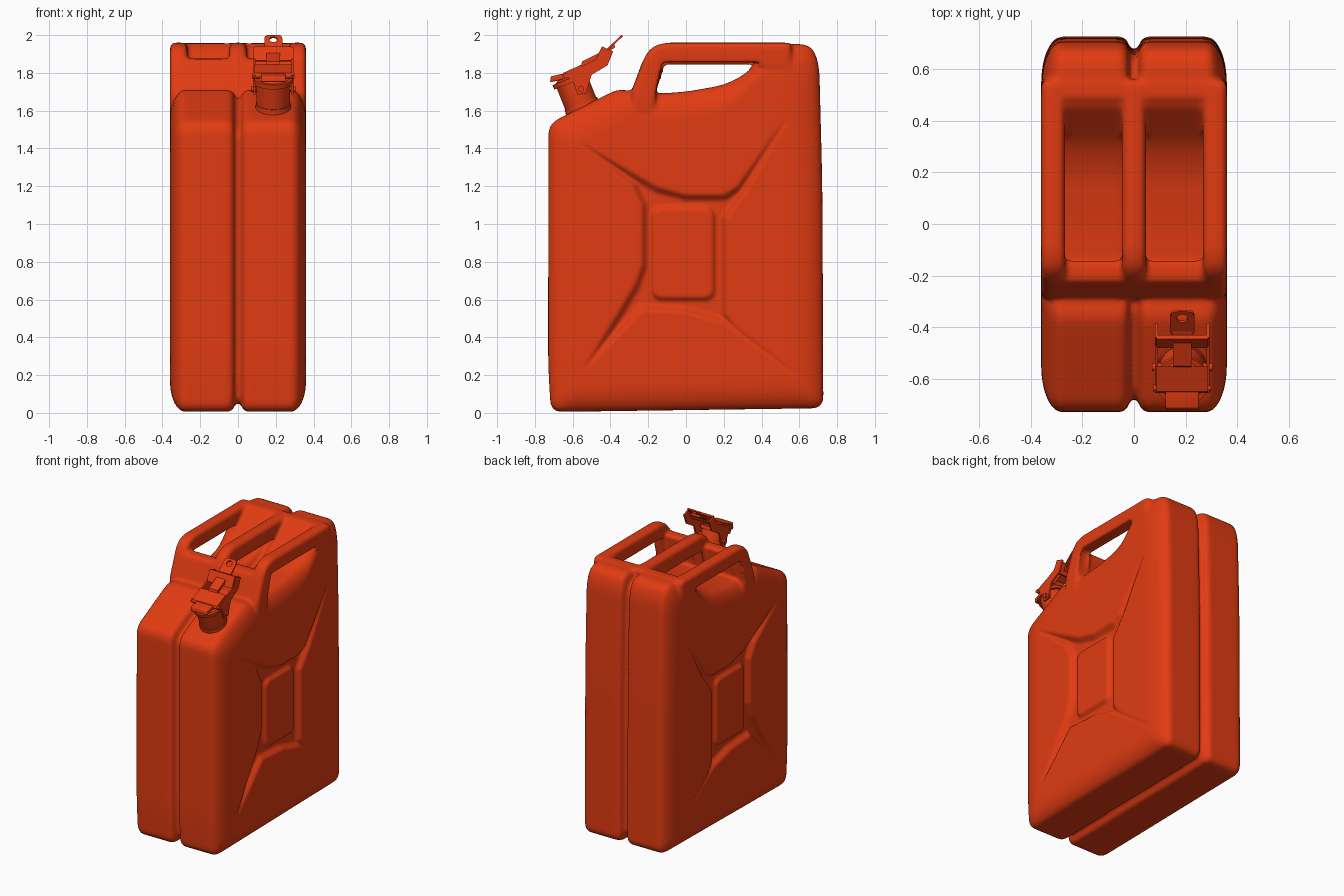
import bpy, bmesh, math
from mathutils import Vector, Matrix

if "Cube" in bpy.data.objects:
    bpy.data.objects.remove(bpy.data.objects["Cube"])

paint = bpy.data.materials.new("orange_red_paint")
paint.diffuse_color = (0.75, 0.044, 0.006, 1)
paint.use_nodes = True
paint.node_tree.nodes["Principled BSDF"].inputs["Base Color"].default_value = paint.diffuse_color


def finish(name, bm, angle=35):
    bmesh.ops.recalc_face_normals(bm, faces=bm.faces[:])
    me = bpy.data.meshes.new(name)
    bm.to_mesh(me)
    bm.free()
    me.materials.append(paint)
    ob = bpy.data.objects.new(name, me)
    bpy.context.collection.objects.link(ob)
    bpy.context.view_layer.objects.active = ob
    for o in bpy.context.selected_objects:
        o.select_set(False)
    ob.select_set(True)
    bpy.ops.object.shade_smooth_by_angle(angle=math.radians(angle))
    return ob


def rounded(corners, n=6):
    """Outline from (y, z, radius) corners."""
    out = []
    for i, (y, z, r) in enumerate(corners):
        p = Vector((y, z))
        a = Vector(corners[i - 1][:2]) - p
        b = Vector(corners[(i + 1) % len(corners)][:2]) - p
        s = p + a.normalized() * min(r, a.length * 0.48)
        e = p + b.normalized() * min(r, b.length * 0.48)
        for k in range(n + 1):
            t = k / n
            out.append(s * (1 - t) ** 2 + p * 2 * t * (1 - t) + e * t * t)
    return out


def loft(bm, rings):
    """Solid from a list of equal rings of 3D points."""
    rows = [[bm.verts.new(p) for p in ring] for ring in rings]
    for a, b in zip(rows, rows[1:]):
        for i in range(len(a)):
            j = (i + 1) % len(a)
            bm.faces.new((a[i], a[j], b[j], b[i]))
    bm.faces.new(rows[0][::-1])
    bm.faces.new(rows[-1])
    return [v for row in rows for v in row]


def prism(bm, pts, x0, x1, bevel=0.0):
    """Side profile extruded across x, with rounded edges."""
    verts = loft(bm, [[(x, y, z) for y, z in pts] for x in (x0, x1)])
    if bevel:
        edges = list({e for v in verts for e in v.link_edges})
        bmesh.ops.bevel(bm, geom=edges, offset=bevel, segments=3, profile=0.5,
                        affect='EDGES', clamp_overlap=True)


# Shell: side outline lofted across x, pinched at the seam, rounded at the sides
outline = rounded([
    (-0.715, 0.005, .06), (-0.73, 0.25, .12), (-0.728, 1.53, .06),
    (-0.42, 1.685, .05), (-0.36, 1.712, .03), (-0.15, 1.69, .05),
    (0.0, 1.70, .06), (0.2, 1.735, .06), (0.31, 1.79, .05), (0.40, 1.88, .05),
    (0.47, 1.95, .04), (0.66, 1.955, .08), (0.705, 1.85, .08),
    (0.722, 1.2, .2), (0.727, 0.025, .06)])
half = [(0.008, 0.05), (0.016, 0.045), (0.024, 0.02), (0.035, 0.006), (0.055, 0)]
for k in range(10):
    t = k / 9 * math.pi / 2
    half.append((0.28 + 0.08 * math.sin(t), 0.18 * (1 - math.cos(t))))
layers = [(-x, d) for x, d in reversed(half)] + half

bm = bmesh.new()
loft(bm, [[(x, p.x * (1 - d / 0.73), 0.85 + (p.y - 0.85) * (1 - d / 0.95))
           for p in outline] for x, d in layers])

# Three handle bars, front cross wall and rear cross bar
bar = [(-0.29, 1.58), (-0.29, 1.70), (-0.215, 1.895), (-0.175, 1.94),
       (-0.11, 1.96), (0.56, 1.96), (0.56, 1.80), (0.38, 1.862),
       (-0.135, 1.862), (-0.16, 1.69), (-0.16, 1.58)]
for x0, x1, b in ((0.268, 0.36, .026), (-0.36, -0.268, .026), (-0.046, 0.046, .032)):
    prism(bm, bar, x0, x1, b)
prism(bm, [(-0.29, 1.62), (-0.29, 1.70), (-0.225, 1.875), (-0.14, 1.875),
           (-0.16, 1.69), (-0.16, 1.62)], -0.33, 0.33, 0.02)
prism(bm, [(0.48, 1.85), (0.48, 1.957), (0.56, 1.957), (0.56, 1.85)], -0.33, 0.33, 0.015)

# Fuse into one softly blended body
body = finish("can_body", bm)
rm = body.modifiers.new("fuse", 'REMESH')
rm.mode, rm.voxel_size = 'VOXEL', 0.011
sm = body.modifiers.new("soften", 'SMOOTH')
sm.factor, sm.iterations = 0.5, 5
dg = bpy.context.evaluated_depsgraph_get()
fused = bpy.data.meshes.new_from_object(body.evaluated_get(dg))
body.modifiers.clear()
body.data = fused

# Pressed cross and raised centre panel on both sides
cross = [Vector(p) for p in (
    (-0.55, 1.42), (-0.15, 1.19), (0, 1.15), (0.2, 1.15), (0.27, 1.19),
    (0.53, 1.55), (0.32, 1.18), (0.21, 1.03), (0.21, 0.52), (0.26, 0.45),
    (0.57, 0.21), (0.2, 0.48), (0, 0.535), (-0.23, 0.55), (-0.28, 0.5),
    (-0.53, 0.24), (-0.27, 0.67), (-0.23, 0.78), (-0.23, 1.1), (-0.28, 1.2))]
sides = list(zip(cross, cross[1:] + cross[:1]))


def step(t):
    t = max(0.0, min(1.0, t))
    return t * t * (3 - 2 * t)


def depth_inside(p):
    inside, best = False, 9.0
    for a, b in sides:
        ab = b - a
        t = max(0.0, min(1.0, (p - a).dot(ab) / ab.length_squared))
        best = min(best, (p - a - ab * t).length)
        if (a.y > p.y) != (b.y > p.y) and p.x < a.x + ab.x * (p.y - a.y) / ab.y:
            inside = not inside
    return best if inside else -best


for v in fused.vertices:
    x, y, z = v.co
    if abs(x) > 0.3 and -0.58 < y < 0.6 and 0.18 < z < 1.6:
        press = 0.035 * step((depth_inside(Vector((y, z))) + 0.012) / 0.045)
        qx, qz = abs(y + 0.015) - 0.115, abs(z - 0.845) - 0.195
        d = math.hypot(max(qx, 0), max(qz, 0)) + min(max(qx, qz), 0) - 0.05
        press -= 0.024 * step((0.012 - d) / 0.028)
        v.co.x -= math.copysign(press, x)
for p in fused.polygons:
    p.use_smooth = True
fused.materials.clear()
fused.materials.append(paint)

# Spout: tilted neck, rim and lid
CX = 0.187
tilt = Matrix.Translation((CX, -0.55, 1.62)) @ Matrix.Rotation(math.radians(22), 4, 'X')
bm = bmesh.new()
for z0, z1, r0, r1 in ((-0.06, 0.02, .10, .092), (0.0, 0.15, .088, .088),
                       (0.14, 0.165, .102, .102), (0.165, 0.185, .085, .06)):
    bmesh.ops.create_cone(bm, cap_ends=True, segments=40, radius1=r0, radius2=r1, depth=z1 - z0,
                          matrix=tilt @ Matrix.Translation((0, 0, (z0 + z1) / 2)))
finish("spout_and_lid", bm)

# Locking lever: two cheeks, bridge plates, strap and pins
bm = bmesh.new()
cheek = [(-0.655, 1.785), (-0.56, 1.83), (-0.47, 1.875), (-0.44, 1.935), (-0.385, 1.915),
         (-0.415, 1.84), (-0.50, 1.79), (-0.53, 1.69), (-0.575, 1.685), (-0.60, 1.765)]
for s in (-1, 1):
    prism(bm, cheek, CX + s * 0.1 - 0.006, CX + s * 0.1 + 0.006)
prism(bm, [(-0.655, 1.785), (-0.65, 1.80), (-0.55, 1.845), (-0.55, 1.83)], CX - .1, CX + .1)
prism(bm, [(-0.48, 1.865), (-0.445, 1.94), (-0.43, 1.935), (-0.465, 1.86)], CX - .1, CX + .1)
prism(bm, [(-0.56, 1.82), (-0.55, 1.86), (-0.49, 1.89), (-0.38, 1.95),
           (-0.375, 1.935), (-0.48, 1.87), (-0.53, 1.845), (-0.54, 1.81)], CX - .036, CX + .036)
prism(bm, [(-0.72, 1.75), (-0.715, 1.782), (-0.63, 1.80), (-0.63, 1.77)], CX - .065, CX + .065, .006)
for y, z, r, w in ((-0.635, 1.785, .014, .225), (-0.555, 1.715, .016, .235)):
    bmesh.ops.create_cone(bm, cap_ends=True, segments=16, radius1=r, radius2=r, depth=w,
                          matrix=Matrix.Translation((CX, y, z)) @ Matrix.Rotation(math.pi / 2, 4, 'Y'))
finish("locking_lever", bm)

# Thumb tab with a round hole
bm = bmesh.new()
frame = Matrix.Translation((CX, -0.385, 1.953)) @ Matrix.Rotation(math.radians(43), 4, 'X')
loops = []
for h in (-0.005, 0.005):
    outer, inner = [], []
    for i in range(32):
        a = i / 32 * math.tau
        c, s = math.cos(a), math.sin(a)
        sq = (abs(c) ** 5 + abs(s) ** 5) ** -0.2
        outer.append(bm.verts.new(frame @ Vector((0.048 * c * sq, 0.066 * s * sq, h))))
        inner.append(bm.verts.new(frame @ Vector((0.021 * c, 0.03 + 0.021 * s, h))))
    loops.append((outer, inner))
(o0, i0), (o1, i1) = loops
for a, b in ((o0, i0), (i0, i1), (i1, o1), (o1, o0)):
    for i in range(32):
        j = (i + 1) % 32
        bm.faces.new((a[i], a[j], b[j], b[i]))
finish("lever_thumb_tab", bm)
